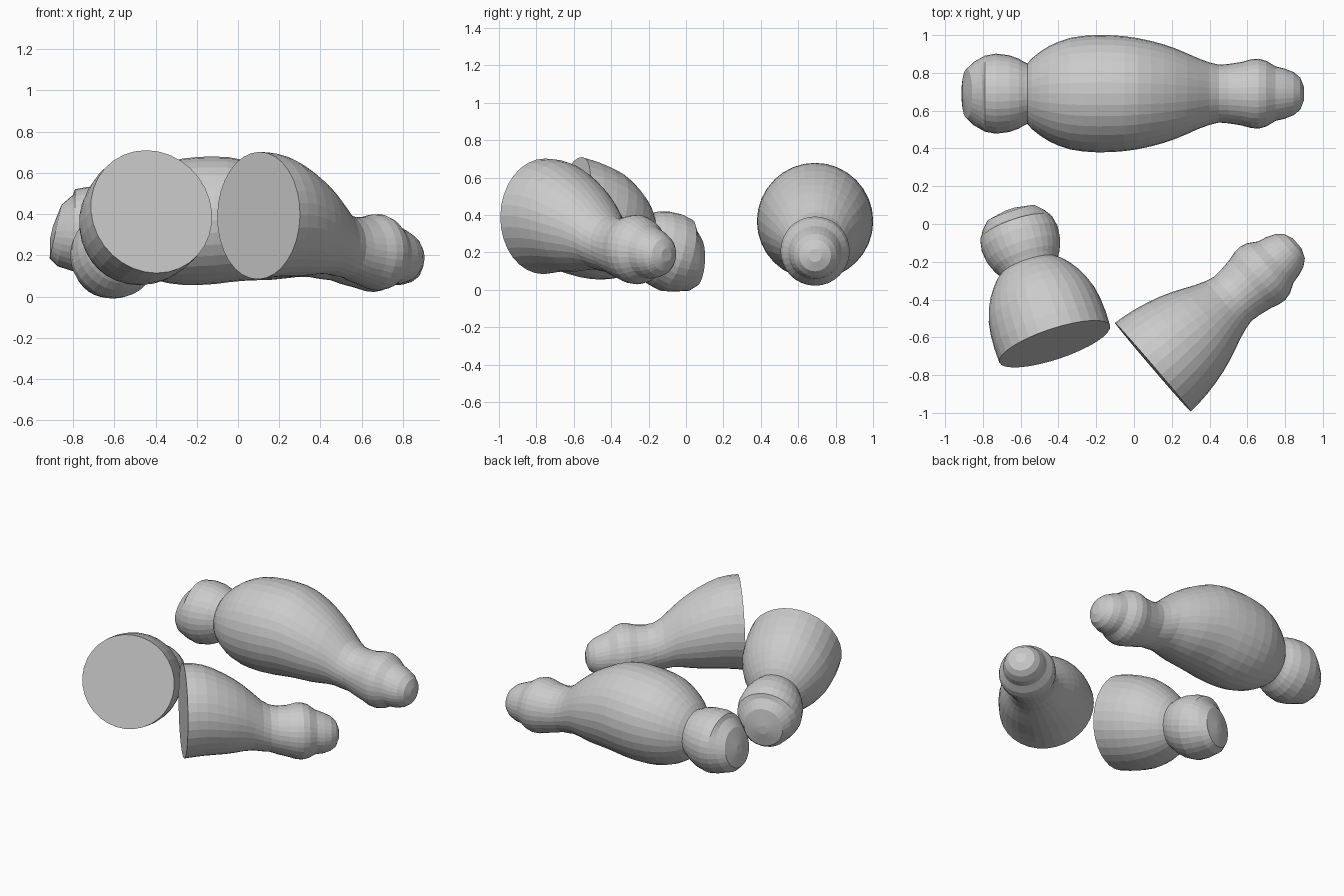
import bpy, bmesh, math
from mathutils import Matrix, Vector

SIDES = 32
CY = 0.69          # lateral position of the whole piece
CUT = (-0.11, 0.309, 0.37)

# Cross-sections: position along axis, radius, height of ring centre
left_part = [
    (-0.905, 0.03, 0.31), (-0.885, 0.130, 0.315), (-0.84, 0.172, 0.32), (-0.79, 0.201, 0.32),
    (-0.73, 0.212, 0.32), (-0.66, 0.203, 0.325), (-0.61, 0.185, 0.33),
    (-0.585, 0.170, 0.333), (-0.565, 0.160, 0.335), (-0.54, 0.188, 0.34),
    (-0.50, 0.220, 0.345), (-0.45, 0.252, 0.35), (-0.40, 0.275, 0.355),
    (-0.34, 0.295, 0.36), (-0.27, 0.306, 0.363), (-0.19, 0.311, 0.367),
]
right_part = [
    (-0.05, 0.304, 0.373), (0.02, 0.294, 0.37), (0.09, 0.279, 0.358),
    (0.16, 0.260, 0.341), (0.22, 0.239, 0.326), (0.28, 0.214, 0.308),
    (0.34, 0.187, 0.283), (0.40, 0.165, 0.250), (0.45, 0.153, 0.232),
    (0.50, 0.157, 0.218), (0.57, 0.168, 0.210), (0.62, 0.182, 0.208),
    (0.66, 0.185, 0.207), (0.70, 0.174, 0.204), (0.75, 0.144, 0.198),
    (0.80, 0.132, 0.190), (0.845, 0.114, 0.186), (0.88, 0.085, 0.184),
    (0.90, 0.035, 0.184),
]


def end_tilt(x, h):
    # the knob end leans slightly back at the top
    return x + 0.22 * h if x < -0.83 else x


def loft(name, sections, matrix):
    bm = bmesh.new()
    rings = []
    for x, r, z in sections:
        ring = []
        for i in range(SIDES):
            a = 2 * math.pi * i / SIDES
            h = r * math.sin(a)
            ring.append(bm.verts.new(matrix @ Vector((end_tilt(x, h), r * math.cos(a), z + h))))
        rings.append(ring)
    for a, b in zip(rings, rings[1:]):
        for i in range(SIDES):
            j = (i + 1) % SIDES
            bm.faces.new((a[i], a[j], b[j], b[i]))
    bm.faces.new(rings[0])
    bm.faces.new(rings[-1])
    bmesh.ops.recalc_face_normals(bm, faces=bm.faces)
    mesh = bpy.data.meshes.new(name)
    bm.to_mesh(mesh)
    bm.free()
    obj = bpy.data.objects.new(name, mesh)
    bpy.context.collection.objects.link(obj)
    return obj


def placement(axis, cut_centre):
    # local x follows axis, centre of the cut lands on cut_centre
    x = Vector(axis).normalized()
    y = Vector((0, 0, 1)).cross(x).normalized()
    z = x.cross(y)
    rot = Matrix((x, y, z)).transposed().to_4x4()
    return Matrix.Translation(cut_centre) @ rot @ Matrix.Translation((-CUT[0], 0, -CUT[2]))


# Whole piece at the back
loft("whole_piece", left_part + [CUT] + right_part, Matrix.Translation((0, CY, 0)))

# Knob half, cut face turned forward and up
loft("knob_half", left_part + [CUT], placement((0.305, -0.917, 0.265), (-0.42, -0.635, 0.412)))

# Tapered half, lying diagonally
loft("tapered_half", [CUT] + right_part, placement((0.76, 0.65, -0.02), (0.10, -0.758, 0.393)))
